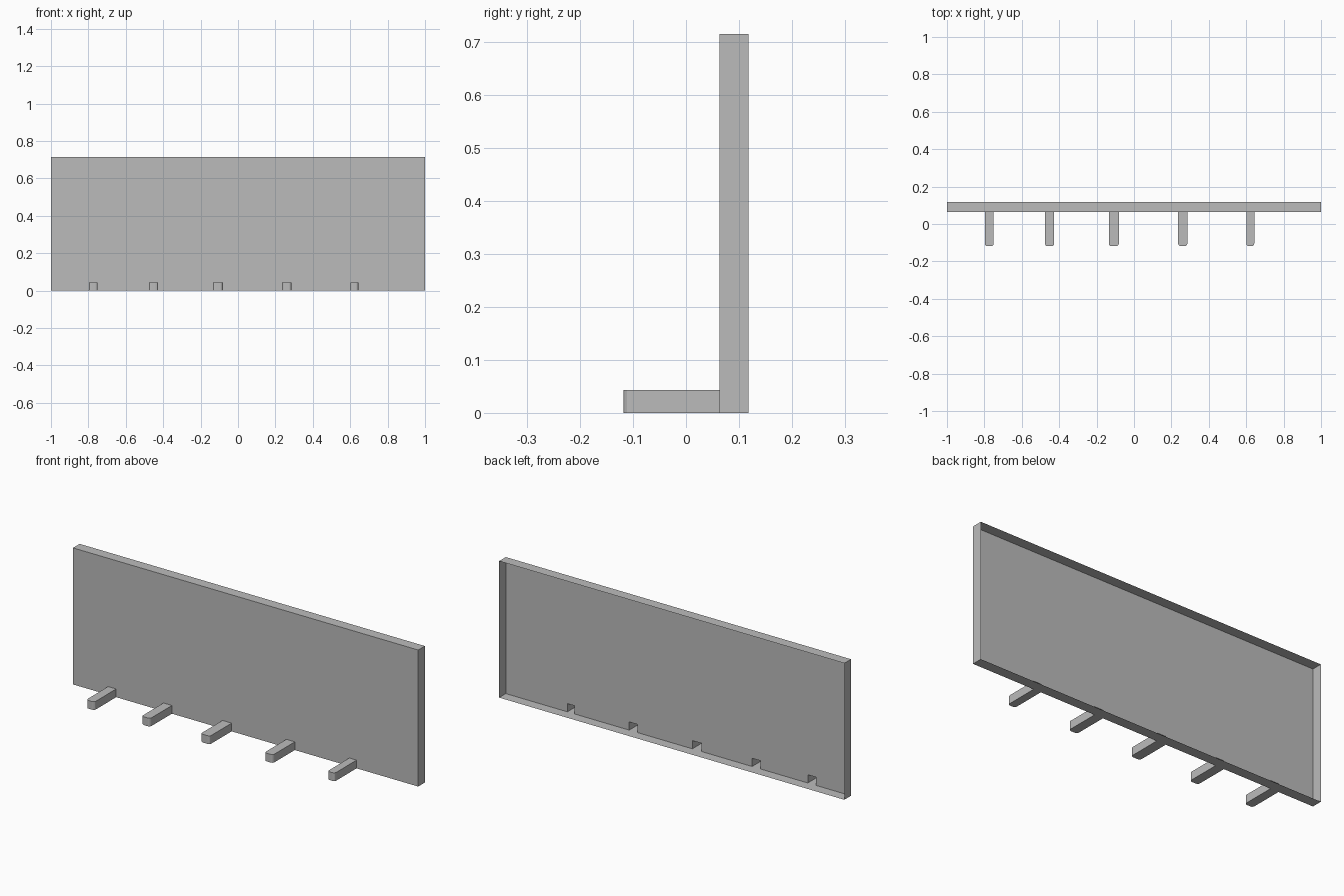
import bpy
from math import sin, cos, pi

cube = bpy.data.objects.get("Cube")
if cube:
    bpy.data.objects.remove(cube, do_unlink=True)

WIDTH, HEIGHT = 2.0, 0.715
FRONT, BACK = 0.063, 0.118
PEG_TIP, PEG_HEIGHT, ROUND = -0.118, 0.043, 0.013
PEGS = [(-0.797, -0.75), (-0.476, -0.427), (-0.134, -0.081), (0.236, 0.285), (0.601, 0.643)]

grey = bpy.data.materials.new("plain grey")
grey.use_nodes = True
grey.diffuse_color = (0.5, 0.5, 0.5, 1)
grey.node_tree.nodes["Principled BSDF"].inputs["Base Color"].default_value = (0.5, 0.5, 0.5, 1)


def add_mesh(name, polygons):
    """Make an object from polygons given as lists of points."""
    verts = list(dict.fromkeys(p for poly in polygons for p in poly))
    index = {p: i for i, p in enumerate(verts)}
    mesh = bpy.data.meshes.new(name)
    mesh.from_pydata(verts, [], [[index[p] for p in poly] for poly in polygons])
    mesh.materials.append(grey)
    obj = bpy.data.objects.new(name, mesh)
    bpy.context.collection.objects.link(obj)
    return obj


# Front sheet, notched where the hollow pegs open into it
half = WIDTH / 2
outline = [(-half, 0)]
for x0, x1 in PEGS:
    outline += [(x0, 0), (x0, PEG_HEIGHT), (x1, PEG_HEIGHT), (x1, 0)]
outline += [(half, 0), (half, HEIGHT), (-half, HEIGHT)]
add_mesh("front_sheet", [[(x, FRONT, z) for x, z in outline]])

# Thin rim running back from the four edges, open behind
corners = [(-half, 0), (half, 0), (half, HEIGHT), (-half, HEIGHT)]
rim = []
for i, (ax, az) in enumerate(corners):
    bx, bz = corners[(i + 1) % len(corners)]
    rim.append([(bx, FRONT, bz), (ax, FRONT, az), (ax, BACK, az), (bx, BACK, bz)])
add_mesh("rim", rim)


def add_peg(name, x0, x1):
    """Hollow peg with rounded tip corners, open at the sheet."""
    path = [(x0, FRONT)]
    for cx, start in ((x0 + ROUND, pi), (x1 - ROUND, 1.5 * pi)):
        for step in range(4):
            a = start + step * pi / 6
            path.append((cx + ROUND * cos(a), PEG_TIP + ROUND + ROUND * sin(a)))
    path.append((x1, FRONT))
    low = [(x, y, 0) for x, y in path]
    high = [(x, y, PEG_HEIGHT) for x, y in path]
    walls = [[low[i], low[i + 1], high[i + 1], high[i]] for i in range(len(path) - 1)]
    add_mesh(name, walls + [high, low[::-1]])


for number, (x0, x1) in enumerate(PEGS, 1):
    add_peg(f"peg_{number}", x0, x1)
